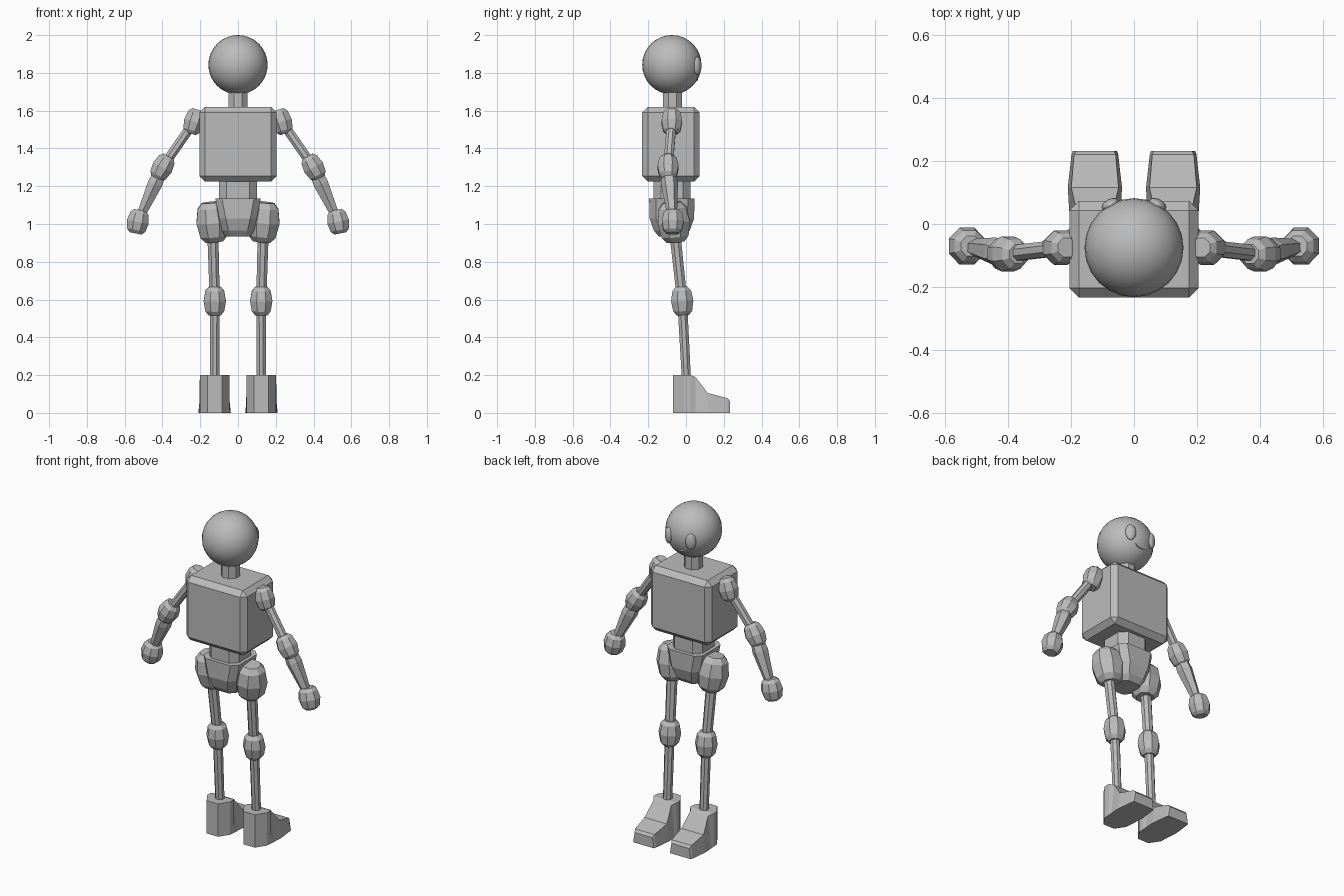
import bpy, bmesh, math
from mathutils import Vector

if "Cube" in bpy.data.objects:
    bpy.data.objects.remove(bpy.data.objects["Cube"])

grey = bpy.data.materials.new("plain_grey")
grey.diffuse_color = (0.5, 0.5, 0.5, 1)
grey.use_nodes = True
grey.node_tree.nodes["Principled BSDF"].inputs["Base Color"].default_value = grey.diffuse_color


def loft(name, rings):
    """Skin a list of equal-length point rings and cap both ends."""
    bm = bmesh.new()
    loops = [[bm.verts.new(p) for p in ring] for ring in rings]
    n = len(loops[0])
    for a, b in zip(loops, loops[1:]):
        for i in range(n):
            j = (i + 1) % n
            bm.faces.new((a[i], a[j], b[j], b[i]))
    bm.faces.new(loops[0])
    bm.faces.new(loops[-1])
    bmesh.ops.recalc_face_normals(bm, faces=bm.faces)
    mesh = bpy.data.meshes.new(name)
    bm.to_mesh(mesh)
    bm.free()
    mesh.materials.append(grey)
    ob = bpy.data.objects.new(name, mesh)
    bpy.context.collection.objects.link(ob)
    return ob


def spindle(name, start, end, profile, sides=8):
    """Low-poly turned shape along start-end; profile is (fraction, radius)."""
    start, end = Vector(start), Vector(end)
    axis = end - start
    u = axis.cross(Vector((0, 1, 0))).normalized()
    v = axis.cross(u).normalized()
    rings = []
    for t, r in profile:
        ring = []
        for k in range(sides):
            a = 2 * math.pi * (k + 0.5) / sides
            ring.append(start + axis * t + (u * math.cos(a) + v * math.sin(a)) * r)
        rings.append(ring)
    return loft(name, rings)


def joint(name, centre, direction, r, h):
    """Faceted ball joint with its poles along direction."""
    c, d = Vector(centre), Vector(direction).normalized() * h
    r *= 1.05
    return spindle(name, c - d, c + d,
                   [(0, r * 0.55), (0.14, r * 0.84), (0.5, r), (0.86, r * 0.84), (1, r * 0.55)])


def block(name, y, sections):
    """Stack of chamfered rectangles: (z, half width, half depth, chamfer)."""
    rings = []
    for z, w, d, c in sections:
        rings.append([(w, y - d + c, z), (w, y + d - c, z), (w - c, y + d, z), (c - w, y + d, z),
                      (-w, y + d - c, z), (-w, y - d + c, z), (c - w, y - d, z), (w - c, y - d, z)])
    return loft(name, rings)


def ball(name, centre, radii, segments, rings, turn=0):
    bpy.ops.mesh.primitive_uv_sphere_add(segments=segments, ring_count=rings, radius=1,
                                         location=centre, rotation=(0, 0, turn))
    ob = bpy.context.object
    ob.name = name
    ob.scale = radii
    ob.data.materials.append(grey)
    bpy.ops.object.shade_smooth()
    return ob


# Head, eyes and small smile
HEAD_Y, HEAD_Z, HEAD_R = -0.075, 1.843, 0.157
ball("head", (0, HEAD_Y, HEAD_Z), (HEAD_R,) * 3, 24, 16)
for s in (-1, 1):
    ball("eye", (s * 0.075, 0.061, 1.837), (0.03, 0.018, 0.048), 16, 10, -s * 0.5)
smile = []
for i in range(9):
    x = -0.04 + 0.01 * i
    z = 1.765 + 8 * x * x
    y = HEAD_Y + math.sqrt(HEAD_R ** 2 - x * x - (z - HEAD_Z) ** 2) - 0.002
    smile.append([(x, y - 0.004, z - 0.004), (x, y + 0.004, z - 0.004),
                  (x, y + 0.004, z + 0.004), (x, y - 0.004, z + 0.004)])
loft("mouth", smile)

# Neck, chest, waist, pelvis
spindle("neck", (0, -0.072, 1.6), (0, -0.072, 1.72), [(0, 0.055), (1, 0.055)])
bpy.ops.mesh.primitive_cube_add(size=1, location=(0, -0.08, 1.4225))
chest = bpy.context.object
chest.name = "chest"
chest.scale = (0.41, 0.305, 0.395)
bpy.ops.object.transform_apply(location=False, rotation=False, scale=True)
chest.data.materials.append(grey)
bevel = chest.modifiers.new("edge_bevel", 'BEVEL')
bevel.width = 0.03
bevel.segments = 1
block("waist", -0.075, [(1.1, 0.1, 0.098, 0.04), (1.24, 0.1, 0.098, 0.04)])
block("pelvis", -0.075, [(0.935, 0.068, 0.07, 0.03), (0.965, 0.085, 0.095, 0.035),
                         (1.03, 0.1, 0.118, 0.035), (1.135, 0.12, 0.12, 0.035)])

for s in (-1, 1):
    # Arm
    shoulder = Vector((s * 0.232, -0.075, 1.542))
    elbow = Vector((s * 0.4, -0.095, 1.3))
    hand = Vector((s * 0.53, -0.07, 1.012))
    joint("shoulder", shoulder, (s * 0.3, 0, -1), 0.056, 0.066)
    spindle("upper_arm", shoulder, elbow, [(0, 0.027), (1, 0.027)])
    joint("elbow", elbow, elbow - shoulder + hand - elbow, 0.057, 0.066)
    spindle("forearm", elbow, hand, [(0.1, 0.024), (0.2, 0.041), (0.3, 0.045), (0.78, 0.029), (0.9, 0.022)], 6)
    joint("hand", hand, (s * 0.2, 0, -1), 0.06, 0.063)

    # Leg
    hip = Vector((s * 0.135, -0.065, 1.01))
    knee = Vector((s * 0.123, -0.02, 0.592))
    ankle = Vector((s * 0.123, 0.002, 0.18))
    joint("hip", hip, (-s * 0.1, 0.1, -1), 0.088, 0.105)
    spindle("thigh", hip, knee, [(0, 0.032), (1, 0.029)])
    joint("knee", knee, ankle - knee, 0.061, 0.075)
    spindle("shin", knee, ankle, [(0, 0.028), (1, 0.026)])

    # Foot: stations along y as (y, bottom half width, top half width, height)
    rings = []
    for y, b, t, h in [(-0.07, 0.038, 0.038, 0.2), (-0.01, 0.078, 0.078, 0.2), (0.025, 0.08, 0.078, 0.2),
                       (0.05, 0.082, 0.06, 0.19), (0.115, 0.086, 0.075, 0.105),
                       (0.22, 0.074, 0.066, 0.078), (0.232, 0.07, 0.06, 0.062)]:
        cx = s * 0.124
        rings.append([(cx - b, y, 0), (cx + b, y, 0), (cx + t, y, h), (cx - t, y, h)])
    loft("foot", rings)
